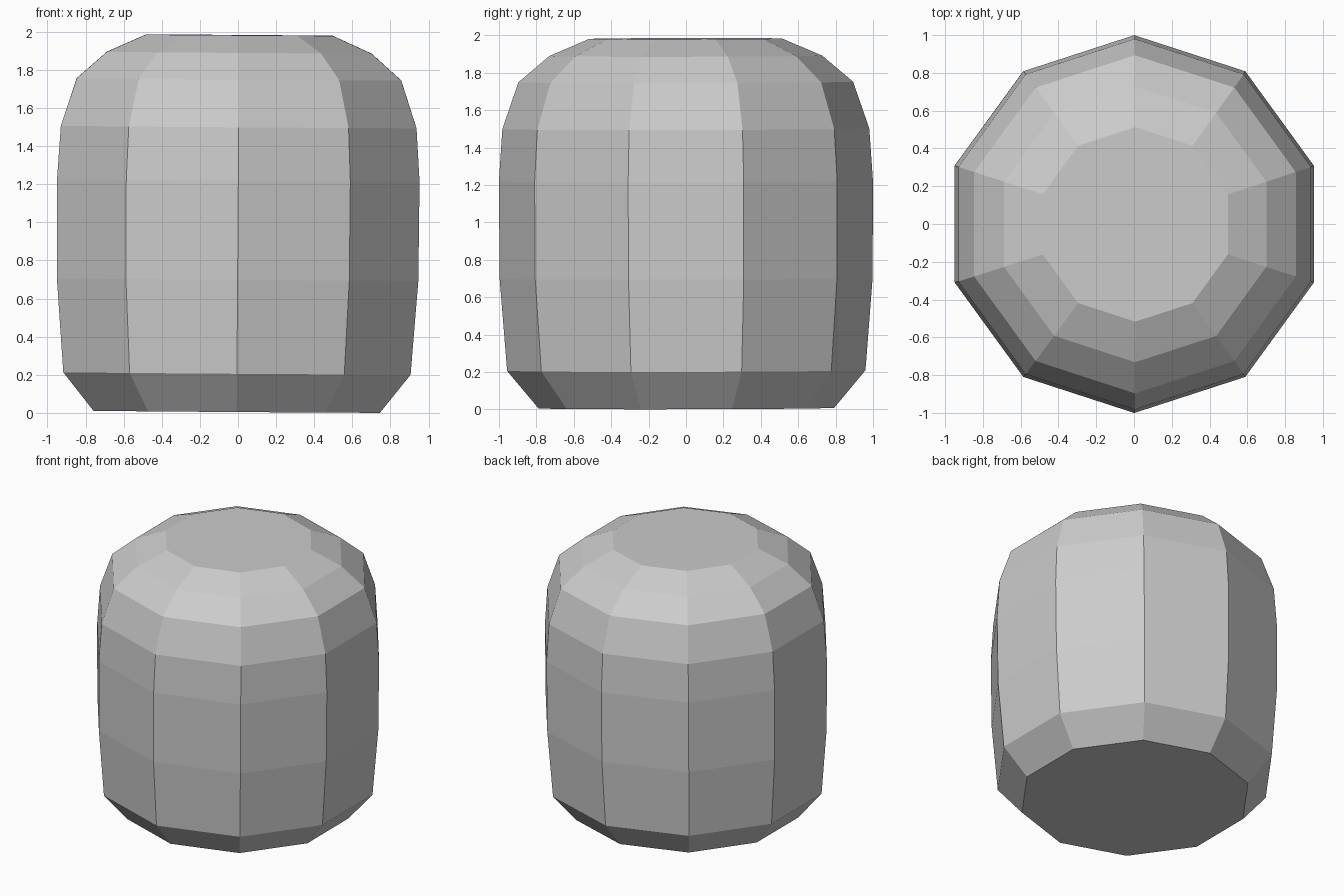
import bpy, bmesh, math
from mathutils import Matrix, Vector

if "Cube" in bpy.data.objects:
    bpy.data.objects.remove(bpy.data.objects["Cube"])

SIDES = 10
# (radius, height) profile of the barrel body, bottom to top
PROFILE = [(0.79, 0.006), (0.958, 0.207), (0.997, 0.70), (1.0, 1.22),
           (0.981, 1.50), (0.895, 1.75), (0.73, 1.89), (0.515, 1.982)]

bm = bmesh.new()

# Rings of the ten-sided body, with a corner pointing along y
rings = []
for r, z in PROFILE:
    angles = [math.pi / 2 + 2 * math.pi * i / SIDES for i in range(SIDES)]
    rings.append([bm.verts.new((r * math.cos(a), r * math.sin(a), z)) for a in angles])

# Side walls
for low, high in zip(rings, rings[1:]):
    for i in range(SIDES):
        j = (i + 1) % SIDES
        bm.faces.new((low[i], low[j], high[j], high[i]))

# Flat base and flat top
bm.faces.new(rings[0][::-1])
bm.faces.new(rings[-1])

# The body leans very slightly to +x
tilt = Matrix.Rotation(0.007, 3, 'Y') @ Matrix.Rotation(0.002, 3, 'X')
bmesh.ops.rotate(bm, verts=bm.verts, cent=Vector((0, 0, 1)), matrix=tilt)

mesh = bpy.data.meshes.new("barrel_body")
bm.to_mesh(mesh)
bm.free()
bpy.context.collection.objects.link(bpy.data.objects.new("barrel_body", mesh))
